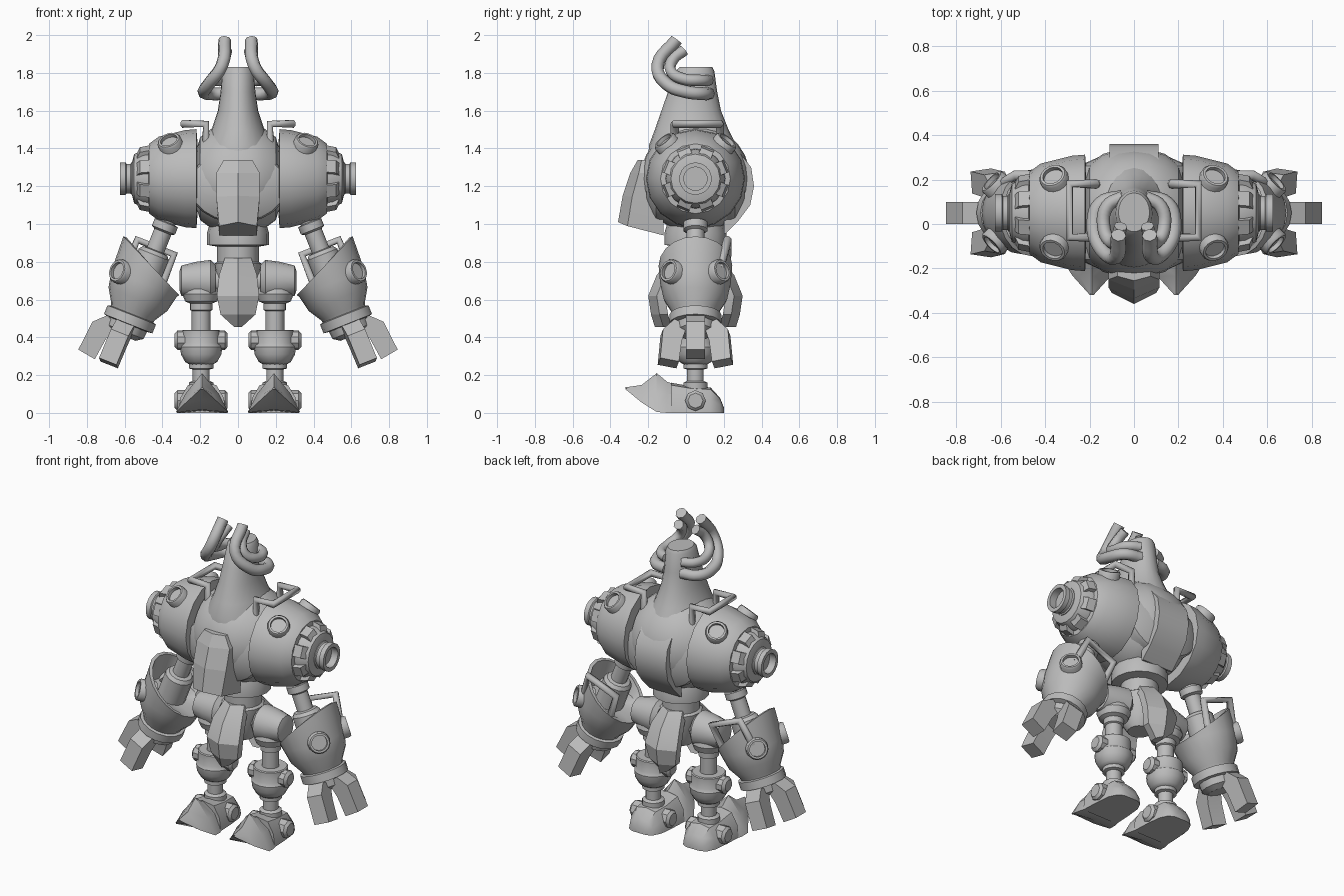
import bpy, bmesh, math
from mathutils import Vector, Matrix

cube = bpy.data.objects.get("Cube")
if cube:
    bpy.data.objects.remove(cube, do_unlink=True)

GREY = bpy.data.materials.new("plain_grey")
GREY.use_nodes = True
GREY.diffuse_color = (0.5, 0.5, 0.5, 1)
GREY.node_tree.nodes["Principled BSDF"].inputs["Base Color"].default_value = (0.5, 0.5, 0.5, 1)

Y = 0.05      # depth of the body axis
paired = []   # left-hand parts to mirror


def add(name, data, pair):
    data.materials.append(GREY)
    ob = bpy.data.objects.new(("left_" if pair else "") + name, data)
    bpy.context.collection.objects.link(ob)
    if pair:
        paired.append(ob)


def frame(origin, axis=(0, 0, 1)):
    rot = Vector((0, 0, 1)).rotation_difference(Vector(axis)).to_matrix().to_4x4()
    return Matrix.Translation(origin) @ rot


def loft(name, rings, pair=False, angle=35, mat=None):
    """Skin a stack of equal-length point rings and cap both ends."""
    bm = bmesh.new()
    loops = [[bm.verts.new(p) for p in ring] for ring in rings]
    n = len(loops[0])
    for a, b in zip(loops, loops[1:]):
        for i in range(n):
            j = (i + 1) % n
            bm.faces.new((a[i], a[j], b[j], b[i]))
    bm.faces.new(loops[0][::-1])
    bm.faces.new(loops[-1])
    bmesh.ops.recalc_face_normals(bm, faces=bm.faces)
    me = bpy.data.meshes.new(name)
    bm.to_mesh(me)
    bm.free()
    if mat:
        me.transform(mat)
    me.polygons.foreach_set("use_smooth", [True] * len(me.polygons))
    me.set_sharp_from_angle(angle=math.radians(angle))
    add(name, me, pair)


def lathe(name, profile, mat, seg=20, pair=False, rim=0, rim_from=9):
    """Turn (radius, height) pairs; rim tilts the points above rim_from."""
    rings = []
    for r, h in profile:
        ring = []
        for i in range(seg):
            a = math.tau * i / seg
            lift = rim * math.cos(a) if h > rim_from else 0
            ring.append((r * math.cos(a), r * math.sin(a), h + lift))
        rings.append(ring)
    loft(name, rings, pair, 35, mat)


def prism(name, outline, width, mat, pair=False):
    """Extrude an (x, z) outline along y."""
    loft(name, [[(x, y, z) for x, z in outline] for y in (-width / 2, width / 2)], pair, 20, mat)


def tube(name, points, radius, smooth=False):
    cu = bpy.data.curves.new(name, "CURVE")
    cu.dimensions = "3D"
    cu.bevel_depth = radius
    cu.bevel_resolution = 2
    cu.use_fill_caps = True
    cu.resolution_u = 5
    if smooth:
        sp = cu.splines.new("BEZIER")
        sp.bezier_points.add(len(points) - 1)
        for bp, p in zip(sp.bezier_points, points):
            bp.co = p
            bp.handle_left_type = bp.handle_right_type = "AUTO"
    else:
        sp = cu.splines.new("POLY")
        sp.points.add(len(points) - 1)
        for sp_point, p in zip(sp.points, points):
            sp_point.co = (*p, 1)
    sp.use_smooth = True
    add(name, cu, True)


PORT = [(.065, -.06), (.065, .03), (.058, .04), (.046, .04), (.046, .02)]

# Torso ball, lying along x, with a raised band round the front and back plates
side = frame((0, Y, 1.24), (1, 0, 0))
lathe("torso", [(.17, -.215), (.22, -.2), (.265, -.14), (.285, -.07), (.29, 0), (.285, .07), (.265, .14),
                (.22, .2), (.17, .215)], side, 28)
lathe("torso_band", [(.14, -.26), (.25, -.21), (.26, -.19), (.26, .19), (.25, .21), (.14, .26)],
      frame((0, Y, 1.2), (0, 1, 0)) @ Matrix.Diagonal((1, .75, 1, 1)), 24)

# Tall head, flaring into a hood: z, half width, front y, back y
hood = []
for z, w, f, b in [(1.36, .2, -.2, .29), (1.42, .185, -.195, .265), (1.5, .14, -.165, .225),
                   (1.6, .107, -.13, .185), (1.7, .092, -.095, .165), (1.81, .083, -.055, .15),
                   (1.83, .07, -.035, .14)]:
    hood.append([(w * math.cos(math.tau * i / 24), (f + b) / 2 + (b - f) / 2 * math.sin(math.tau * i / 24), z)
                 for i in range(24)])
loft("head_hood", hood)

# Chest plate with a central ridge: z, half width, ridge y, edge y, back z drop
loft("chest_plate", [[(-w, -.12, z - d), (-w, e, z - d * .3), (0, f, z), (w, e, z - d * .3), (w, -.12, z - d)]
                     for z, w, f, e, d in [(1.34, .075, -.255, -.235, 0), (1.27, .115, -.295, -.25, 0),
                                           (1.15, .115, -.335, -.285, .02),
                                           (1.01, .1, -.36, -.31, .07)]], angle=8)

# Back plate
loft("back_plate", [[(-.11, .2, z), (.11, .2, z), (.11, y, z), (-.11, y, z)]
                    for z, y in [(1.37, .29), (1.3, .345), (1.2, .36), (1.1, .34), (1.02, .28), (.95, .21)]])

# Waist and pelvis
lathe("waist", [(.15, 1.0), (.165, .95), (.165, .89), (.11, .88), (.11, .8), (.125, .79), (.11, .64), (.07, .58)],
      frame((0, Y, 0)), 16)
lathe("hip_bar", [(.06, -.2), (.06, .2)], frame((0, Y, .7), (1, 0, 0)), 12)

# Front and back loin plates: z, half width, ridge y
for label, flip in (("front", 1), ("back", -1)):
    rings = []
    for z, w, y in [(.82, .07, -.08), (.73, .1, -.155), (.62, .112, -.2), (.52, .092, -.185), (.455, .02, -.165)]:
        outline = [(-w, y + .09), (-w, y + .045), (0, y), (w, y + .045), (w, y + .09)]
        rings.append([(x, Y + flip * (v - Y), z) for x, v in outline])
    loft(label + "_loin_plate", rings, angle=20)

# Shoulder drum, end cone and open nozzle
lathe("shoulder", [(.2, .215), (.262, .22), (.257, .28), (.222, .42), (.185, .47), (.15, .475)], side, 16, True)
lathe("shoulder_step", [(.16, .46), (.155, .5), (.13, .55), (.09, .56)], side, 16, True)
lathe("shoulder_nozzle", [(.085, .52), (.085, .565), (.078, .57), (.078, .59), (.086, .595), (.086, .625),
                          (.062, .625), (.062, .58)], side, 18, True)
for k in range(8):
    prism("shoulder_tooth", [(.1, .46), (.178, .46), (.165, .52), (.1, .55)], .07,
          side @ Matrix.Rotation(math.tau * (k + .5) / 8, 4, "Z"), True)

# Shoulder portholes and handle
for s in (-1, 1):
    lathe("shoulder_porthole", PORT, frame((.355, Y + s * .145, 1.415), (.3, s * .6, .75)), 16, True)
tube("shoulder_handle", [(.17, .18, 1.36), (.17, .18, 1.53), (.29, .18, 1.53), (.29, -.06, 1.53),
                         (.17, -.06, 1.53), (.17, -.06, 1.34)], .022)

# Two curling horns on each side
tube("outer_horn", [(.05, .12, 1.69), (.15, .09, 1.69), (.18, 0, 1.7), (.155, -.1, 1.74),
                    (.085, -.15, 1.84), (.07, -.05, 1.975)], .034, smooth=True)
tube("inner_horn", [(.05, .12, 1.76), (.12, .08, 1.76), (.135, -.02, 1.77), (.105, -.08, 1.81),
                    (.075, -.07, 1.87), (.06, -.01, 1.92)], .03, smooth=True)

# Arm frame: origin at the wrist, local z up the arm, local x outward
arm = frame((.57, Y, .5), (-.37, 0, .93))
lathe("upper_arm", [(.085, .15), (.085, .36), (.07, .38), (.048, .385), (.048, .49), (.066, .5),
                    (.066, .54), (.048, .545), (.048, .68)], arm @ Matrix.Translation((.01, 0, 0)), 14, True)
lathe("forearm_cup", [(.11, -.01), (.125, .04), (.168, .11), (.187, .2), (.195, .3), (.175, .3), (.15, .22),
                      (.05, .2)], arm, 20, True, rim=.09, rim_from=.25)
lathe("wrist_ring", [(.1, -.035), (.138, -.03), (.138, .02), (.1, .03)], arm, 16, True)
lathe("palm", [(.07, -.1), (.105, -.075), (.11, -.02)], arm, 12, True)
for s in (-1, 1):
    turn = arm @ Matrix.Rotation(s * math.radians(42), 4, "Z")
    lathe("forearm_porthole", PORT, turn @ frame((.175, 0, .21), (1, 0, 0)), 16, True)
tube("forearm_handle", [arm @ Vector(p) for p in [(.12, .13, .24), (.12, .17, .4), (-.09, .17, .4),
                                                  (-.09, .13, .18)]], .023)

# Three blocky fingers
for a in (0, 82, -82):
    prism("finger", [(.05, -.06), (.12, -.03), (.18, -.09), (.195, -.255), (.095, -.27), (.08, -.15)], .1,
          arm @ Matrix.Rotation(math.radians(a), 4, "Z"), True)

# Legs
leg = frame((.195, Y, 0))
lathe("hip_shell", [(.085, .12), (.11, .145), (.1, .22), (.08, .3), (.05, .31)],
      frame((0, Y, .7), (1, 0, 0)), 16, True)
lathe("thigh", [(.05, .42), (.05, .54), (.06, .545), (.06, .58), (.085, .59), (.1, .63), (.08, .7)], leg, 16, True)
lathe("knee", [(.06, .255), (.085, .27), (.107, .31), (.112, .35), (.101, .37), (.101, .435), (.095, .44)],
      leg, 16, True)
lathe("knee_pin", [(.035, .055), (.052, .07), (.052, .32), (.035, .335)],
      frame((0, Y, .385), (1, 0, 0)), 10, True)
lathe("shin", [(.05, .1), (.065, .11), (.065, .16), (.045, .17), (.045, .23), (.065, .235), (.065, .28)],
      leg, 14, True)
lathe("ankle_pin", [(.04, .055), (.055, .07), (.055, .32), (.04, .335)],
      frame((0, Y, .065), (1, 0, 0)), 8, True)

# Shoe with a rounded heel: y, half width, bottom z, top z
shoe = []
for y, w, lo, hi in [(.2, .05, 0, .03), (.18, .085, 0, .08), (.13, .11, 0, .135), (.03, .12, 0, .14),
                     (-.08, .125, 0, .16)]:
    shoe.append([(.19 + x * w, y, lo + (hi - lo) * t)
                 for x, t in [(-1, 0), (-.92, .5), (-.6, .92), (0, 1), (.6, .92), (.92, .5), (1, 0)]])
loft("shoe", shoe, True)

# Ridged, upturned toe beak
beak = []
for y, w, lo, mid, hi in [(-.06, .122, 0, .1, .15), (-.1, .133, 0, .1, .165), (-.155, .138, .005, .1, .21),
                          (-.235, .085, .055, .1, .148), (-.32, .008, .125, .13, .135)]:
    beak.append([(.19 - w, y, lo), (.19 - w * .65, y, mid), (.19, y, hi), (.19 + w * .65, y, mid),
                 (.19 + w, y, lo), (.19, y, lo + .012)])
loft("toe_beak", beak, True, 25)

# Mirror every left part to the right
for ob in paired:
    data = ob.data.copy()
    data.transform(Matrix.Scale(-1, 4, (1, 0, 0)))
    if ob.type == "MESH":
        data.flip_normals()
    right = bpy.data.objects.new(ob.name.replace("left_", "right_"), data)
    bpy.context.collection.objects.link(right)
